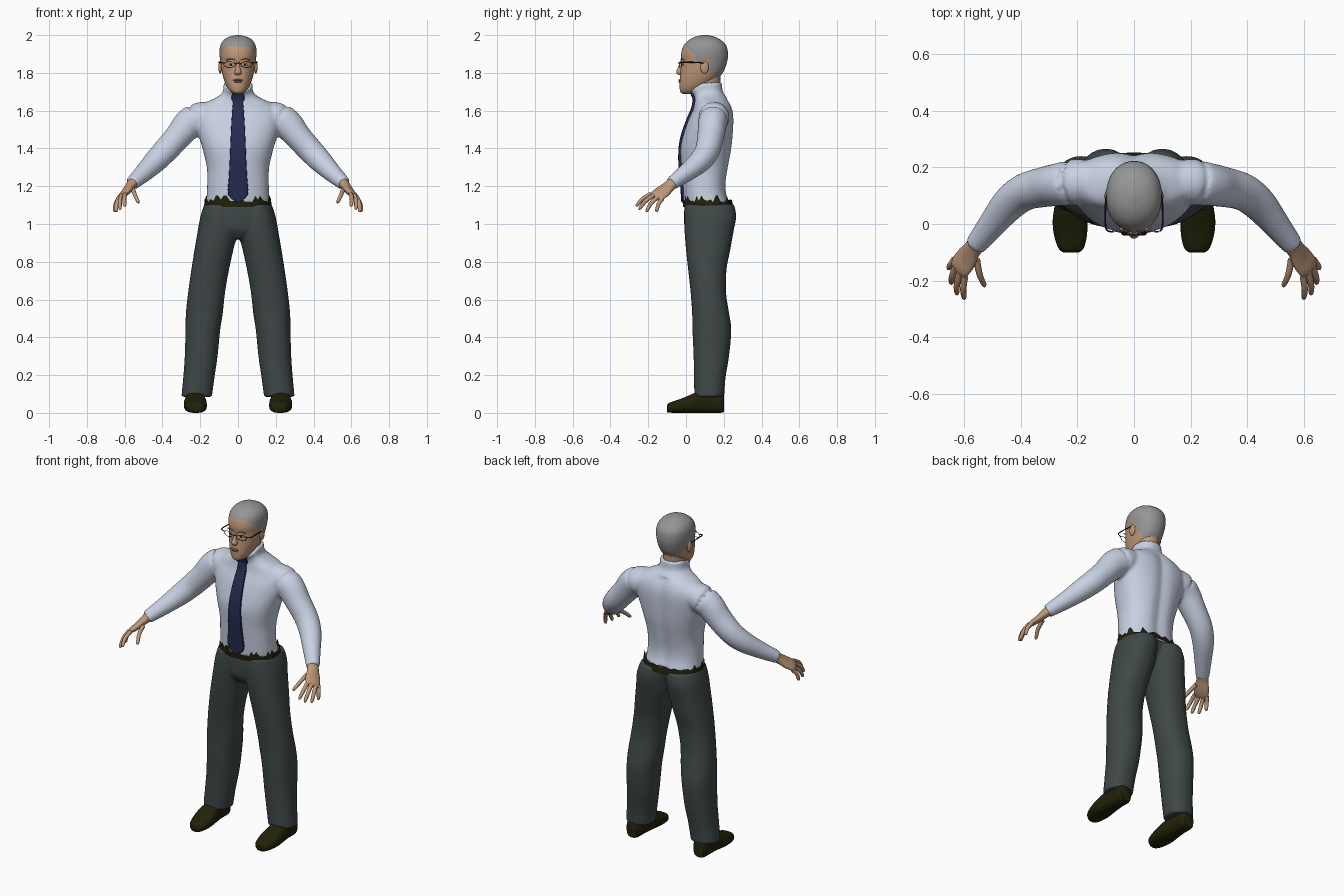
import bpy, math, random
from mathutils import Vector

if "Cube" in bpy.data.objects:
    bpy.data.objects.remove(bpy.data.objects["Cube"])

random.seed(4)
X, Y, Z = Vector((1, 0, 0)), Vector((0, 1, 0)), Vector((0, 0, 1))


def material(name, rgb):
    m = bpy.data.materials.new(name)
    m.diffuse_color = (*rgb, 1)
    m.use_nodes = True
    m.node_tree.nodes["Principled BSDF"].inputs["Base Color"].default_value = m.diffuse_color
    return m


SHIRT = material("pale_blue_cotton", (.58, .64, .77))
TROUSER = material("charcoal_cloth", (.05, .063, .063))
TIE = material("navy_silk", (.018, .025, .08))
SKIN = material("skin", (.52, .31, .19))
HAIR = material("grey_hair", (.30, .30, .30))
LEATHER = material("dark_olive_leather", (.015, .015, .003))
BLACK = material("black", (.008, .008, .008))
LIPS = material("lips", (.33, .15, .10))
WHITE = material("eye_white", (.6, .57, .53))


def smooth_rows(rows, sub):
    """Catmull-Rom interpolation of rows of numbers."""
    out, n = [], len(rows)
    for i in range(n - 1):
        a, b, c, d = rows[max(i - 1, 0)], rows[i], rows[i + 1], rows[min(i + 2, n - 1)]
        for s in range(sub):
            t = s / sub
            out.append([.5 * (2 * q + (r - p) * t + (2 * p - 5 * q + 4 * r - w) * t * t
                              + (3 * q - p - 3 * r + w) * t ** 3) for p, q, r, w in zip(a, b, c, d)])
    return out + [list(rows[-1])]


def finish(ob, mat, angle=50):
    ob.data.materials.append(mat)
    bpy.ops.object.select_all(action='DESELECT')
    ob.select_set(True)
    bpy.context.view_layer.objects.active = ob
    bpy.ops.object.shade_smooth_by_angle(angle=math.radians(angle))
    return ob


def loft(name, rows, mat, u=None, v=None, segs=20, sub=4, power=2, caps=True, shape=None):
    """Skin rows of (x, y, z, radius_u, radius_v); rings follow the path unless u and v are given."""
    rows = smooth_rows(rows, sub)
    pts = [Vector(r[:3]) for r in rows]
    verts = []
    for i, r in enumerate(rows):
        t = (pts[min(i + 1, len(pts) - 1)] - pts[max(i - 1, 0)]).normalized()
        a, b = u, v
        if v is None:
            a = u or (X if abs(t.x) < .9 else Y)
            a = (a - t * a.dot(t)).normalized()
            b = t.cross(a)
        for k in range(segs):
            w = 2 * math.pi * k / segs
            c, s = math.cos(w), math.sin(w)
            c = math.copysign(abs(c) ** (2 / power), c)
            s = math.copysign(abs(s) ** (2 / power), s)
            p = pts[i] + a * (c * max(r[3], .001)) + b * (s * max(r[4], .001))
            verts.append(shape(p) if shape else p)
    n = len(rows)
    faces = [(i * segs + k, i * segs + (k + 1) % segs, (i + 1) * segs + (k + 1) % segs, (i + 1) * segs + k)
             for i in range(n - 1) for k in range(segs)]
    if caps:
        faces += [tuple(reversed(range(segs))), tuple(range((n - 1) * segs, n * segs))]
    me = bpy.data.meshes.new(name)
    me.from_pydata(verts, [], faces)
    ob = bpy.data.objects.new(name, me)
    bpy.context.collection.objects.link(ob)
    bpy.context.view_layer.objects.active = ob
    ob.select_set(True)
    bpy.ops.object.mode_set(mode='EDIT')
    bpy.ops.mesh.select_all(action='SELECT')
    bpy.ops.mesh.normals_make_consistent(inside=False)
    bpy.ops.object.mode_set(mode='OBJECT')
    return finish(ob, mat)


def tube(name, pts, r, mat, **kw):
    return loft(name, [(*p, r, r) for p in pts], mat, segs=8, **kw)


def ball(name, loc, size, mat):
    bpy.ops.mesh.primitive_uv_sphere_add(segments=20, ring_count=12, location=loc)
    ob = bpy.context.object
    ob.name, ob.scale = name, size
    return finish(ob, mat)


def body(rows):
    """(z, half width, front y, back y) to loft rows."""
    return [(0, (f + b) / 2, z, w, (b - f) / 2) for z, w, f, b in rows]


def mirrored(rows, s):
    return [(r[0] * s, *r[1:]) for r in rows]


def fuse(name, parts, voxel, rounds):
    """Merge overlapping parts into one soft garment."""
    bpy.ops.object.select_all(action='DESELECT')
    for p in parts:
        p.select_set(True)
    ob = bpy.context.view_layer.objects.active = parts[0]
    bpy.ops.object.join()
    ob.name = name
    m = ob.modifiers.new("merge", 'REMESH')
    m.mode, m.voxel_size, m.use_smooth_shade = 'VOXEL', voxel, True
    m = ob.modifiers.new("soften", 'SMOOTH')
    m.factor, m.iterations = .5, rounds
    for m in list(ob.modifiers):
        bpy.ops.object.modifier_apply(modifier=m.name)


# Shirt: torso with spine groove and a collar that dips at the front
TORSO = [(1.11, .170, -.012, .235), (1.16, .165, -.016, .218), (1.22, .163, -.02, .215), (1.30, .165, -.026, .227),
         (1.40, .188, -.03, .245), (1.48, .212, -.012, .252), (1.55, .225, .012, .255), (1.60, .215, .035, .25),
         (1.64, .175, .045, .235), (1.67, .115, .045, .215), (1.70, .08, .03, .195), (1.75, .078, .012, .19)]


def torso_shape(p):
    if p.y > .12 and p.z < 1.66:
        p.y -= .014 * math.exp(-(p.x / .035) ** 2)
    if p.z > 1.69:
        p.z -= (p.z - 1.69) * max(0, min(1, (.09 - p.y) / .07)) * .8
    return p


ARM = [(.13, .15, 1.575, .07, .07), (.20, .148, 1.565, .082, .08), (.26, .14, 1.53, .082, .076),
       (.32, .13, 1.46, .071, .071), (.385, .113, 1.388, .067, .066), (.44, .072, 1.33, .062, .06),
       (.50, 0, 1.27, .050, .048), (.562, -.078, 1.213, .038, .036)]
shirt = [loft("torso", body(TORSO), SHIRT, X, Y, segs=48, power=2.3, shape=torso_shape)]
shirt += [loft("sleeve", mirrored(ARM, s), SHIRT, segs=24) for s in (1, -1)]
fuse("shirt", shirt, .009, 5)

# Trousers: pelvis and two legs
LEG = [(.088, .125, 1.105, .090, .130), (.100, .128, 1.04, .099, .138), (.108, .122, .96, .106, .130),
       (.128, .117, .86, .103, .117), (.147, .113, .76, .100, .102), (.166, .118, .64, .098, .094),
       (.178, .130, .53, .098, .098), (.186, .137, .44, .092, .103), (.195, .134, .30, .087, .094),
       (.207, .126, .19, .083, .084), (.219, .123, .085, .081, .079)]
PELVIS = [(1.105, .175, -.008, .23), (1.04, .185, -.01, .21), (.97, .12, -.005, .18), (.92, .04, .03, .14)]
trousers = [loft("pelvis", body(PELVIS), TROUSER, X, Y, segs=40, power=2.3)]
trousers += [loft("leg", mirrored(LEG, s), TROUSER, X, Y, segs=28, power=2.2) for s in (1, -1)]
fuse("trousers", trousers, .009, 3)


# Belt with a ragged upper edge where the shirt is tucked in
def ragged(p):
    if p.z > 1.12:
        p.z = random.choice((1.115, 1.122, 1.13, 1.15))
    return p


loft("belt", body([(1.09, .180, -.016, .252), (1.14, .175, -.017, .242)]), LEATHER, X, Y, segs=64, sub=1,
     power=2.3, caps=False, shape=ragged)

# Tie: strip that follows the chest
fronts = smooth_rows(TORSO, 10)
chest = lambda z: min(fronts, key=lambda r: abs(r[0] - z))[2]
tie_rows = []
for z, w in [(1.115, .004), (1.155, .052), (1.25, .048), (1.35, .043), (1.45, .039), (1.55, .034), (1.61, .030),
             (1.645, .027), (1.66, .034), (1.69, .032)]:
    tie_rows.append((0, chest(z) - .003, z, w, .009))
loft("tie", tie_rows, TIE, X, Y, segs=16, sub=3, power=5)

# Head: hair is coloured above a hairline that drops towards the nape
HEAD = [(1.688, .012, -.015, .04), (1.70, .038, -.03, .08), (1.73, .060, -.034, .12), (1.77, .076, -.033, .17),
        (1.81, .086, -.029, .20), (1.86, .093, -.025, .218), (1.90, .098, -.026, .222), (1.94, .095, -.015, .215),
        (1.97, .079, .01, .19), (1.99, .05, .045, .155), (2.0, .012, .085, .115)]
head = loft("head", body(HEAD), SKIN, X, Y, segs=72, sub=8, power=2.15)
head.data.materials.append(HAIR)
for f in head.data.polygons:
    y = f.center.y
    line = 1.94 if y < 0 else 1.94 - y if y < .05 else 1.845 if y < .085 else 1.87 if y < .12 else 1.81 if y < .15 else 1.775
    f.material_index = int(f.center.z > line)
loft("neck", body([(1.64, .062, .04, .18), (1.70, .062, .035, .178), (1.80, .062, .04, .185)]), SKIN, X, Y)

# Face
loft("nose", [(0, -.022, 1.862, .008, .008), (0, -.03, 1.83, .011, .012), (0, -.036, 1.803, .018, .016),
              (0, -.03, 1.788, .012, .008)], SKIN, X, Y)
ball("upper_lip", (0, -.031, 1.762), (.026, .009, .005), LIPS)
ball("lower_lip", (0, -.031, 1.753), (.021, .009, .005), LIPS)
for s, side in ((1, "left"), (-1, "right")):
    ball(side + "_ear", (s * .094, .098, 1.83), (.010, .022, .034), SKIN)
    ball(side + "_eye", (s * .036, -.017, 1.845), (.015, .006, .006), WHITE)
    ball(side + "_pupil", (s * .036, -.021, 1.845), (.006, .004, .006), BLACK)
    tube(side + "_eyebrow", [(s * .015, -.026, 1.868), (s * .04, -.023, 1.875), (s * .062, -.012, 1.868)], .003, HAIR)
    # Glasses: rim and temple arm
    rim = [(s * (.045 + .03 * math.cos(a)), -.036 + .012 * (1 + math.cos(a)) / 2, 1.844 + .016 * math.sin(a))
           for a in [i * math.pi / 8 for i in range(17)]]
    tube(side + "_glasses_rim", rim, .0014, BLACK, sub=1)
    tube(side + "_glasses_arm", [(s * .072, -.028, 1.852), (s * .098, -.018, 1.856), (s * .101, .04, 1.856),
                                 (s * .099, .10, 1.852)], .003, BLACK)
tube("glasses_bridge", [(-.016, -.036, 1.85), (0, -.041, 1.853), (.016, -.036, 1.85)], .002, BLACK)

# Hands and shoes
FINGERS = {"little": ((.633, -.125, 1.135), (.655, -.158, 1.065)), "ring": ((.630, -.150, 1.142), (.646, -.212, 1.065)),
           "middle": ((.616, -.172, 1.152), (.626, -.25, 1.078)), "index": ((.597, -.185, 1.160), (.600, -.266, 1.095)),
           "thumb": ((.555, -.125, 1.180), (.527, -.222, 1.113))}
PALM = [(.555, -.07, 1.218, .033, .030), (.572, -.092, 1.198, .035, .024), (.592, -.122, 1.172, .044, .020),
        (.612, -.150, 1.152, .044, .016), (.622, -.166, 1.141, .036, .009)]
SHOE = [(.222, -.10, .022, .028, .020), (.222, -.085, .028, .045, .027), (.224, -.04, .035, .058, .035),
        (.226, .01, .045, .061, .045), (.226, .06, .055, .055, .055), (.226, .12, .058, .048, .058),
        (.226, .18, .055, .046, .055), (.226, .202, .05, .034, .045)]
for s, side in ((1, "left"), (-1, "right")):
    loft(side + "_palm", mirrored(PALM, s), SKIN, u=Vector((-.04 * s, -.062, .025)).normalized())
    for f, (a, b) in FINGERS.items():
        a, b = (Vector((p[0] * s, p[1], p[2])) for p in (a, b))
        mid = a.lerp(b, .5) + Vector((.004 * s, -.004, .006))
        loft(f"{side}_{f}_finger", [(*a, .012, .012), (*mid, .011, .011), (*a.lerp(b, .9), .009, .009),
                                    (*b, .003, .003)], SKIN, segs=10)
    loft(side + "_shoe", mirrored(SHOE, s), LEATHER, X, Z, segs=24, power=2.6)
